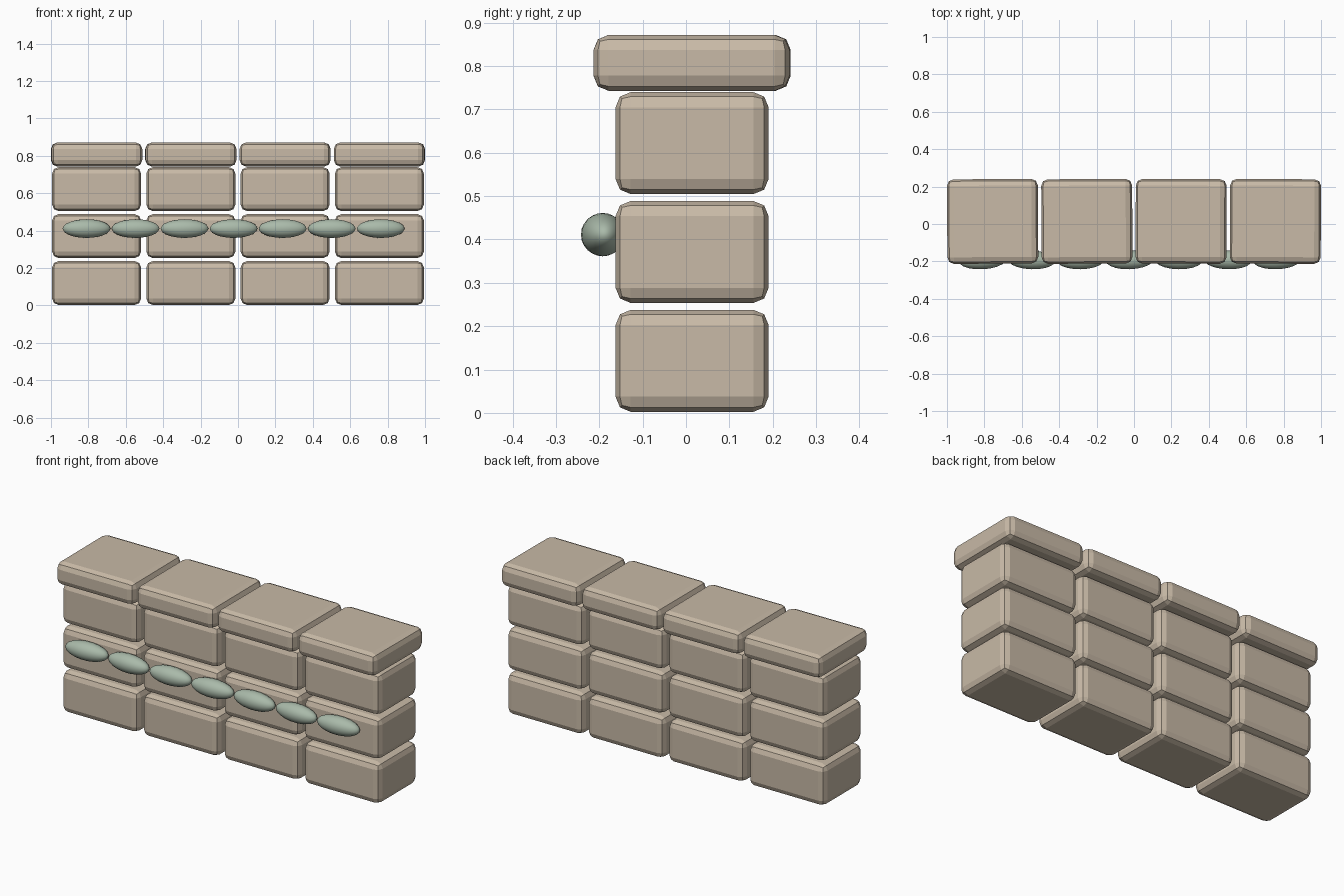
import bpy
import math

if "Cube" in bpy.data.objects:
    bpy.data.objects.remove(bpy.data.objects["Cube"])


def material(name, rgb):
    m = bpy.data.materials.new(name)
    m.diffuse_color = (*rgb, 1)
    m.use_nodes = True
    m.node_tree.nodes["Principled BSDF"].inputs["Base Color"].default_value = m.diffuse_color
    return m


stone = material("warm_sandstone", (0.58, 0.49, 0.385))
sage = material("sage_green", (0.40, 0.49, 0.40))


def block(name, centre, size, turn=0):
    """Stone block with a two-step chamfer on every edge."""
    bpy.ops.mesh.primitive_cube_add(size=1, location=centre)
    ob = bpy.context.object
    ob.name = name
    ob.scale = size
    bpy.ops.object.transform_apply(location=False, rotation=False, scale=True)
    ob.rotation_euler.z = math.radians(turn)
    ob.data.materials.append(stone)
    bev = ob.modifiers.new("worn_edges", "BEVEL")
    bev.width = 0.035
    bev.segments = 2
    return ob


# Three wall courses and a wider coping course, four stones each
columns = (-0.756, -0.252, 0.252, 0.756)
turns = (0.4, 0.3, -0.2, -0.3)
for col, x in enumerate(columns):
    for row, z in enumerate((0.12, 0.371, 0.622)):
        block(f"wall_stone_{row}_{col}", (x, 0.014, z), (0.476, 0.353, 0.235))
    block(f"coping_stone_{col}", (x, 0.014, 0.807), (0.486, 0.452, 0.129), turns[col])

# Row of leaf-like ovals along the front of the second course
leaf_tilts = (3, -2, 1, 2, -1, -2, 2)
for i, tilt in enumerate(leaf_tilts):
    x = -0.81 + i * 0.2622
    bpy.ops.mesh.primitive_ico_sphere_add(subdivisions=3, radius=1, location=(x, -0.192, 0.411))
    leaf = bpy.context.object
    leaf.name = f"garland_leaf_{i}"
    leaf.scale = (0.128, 0.05, 0.05)
    leaf.rotation_euler.z = math.radians(tilt)
    leaf.data.materials.append(sage)
    bpy.ops.object.shade_smooth()
